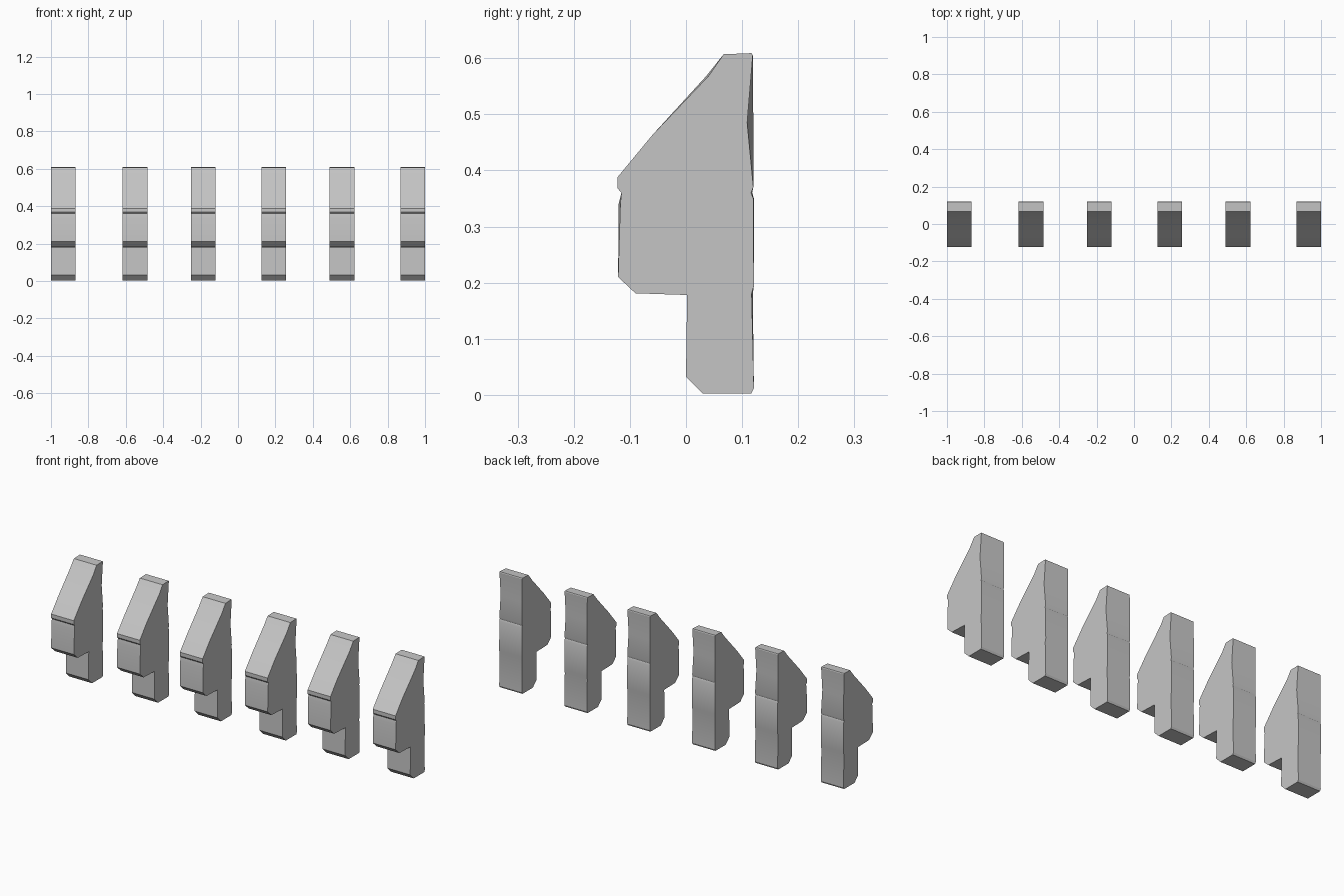
import bpy
import bmesh
import math

cube = bpy.data.objects.get("Cube")
if cube:
    bpy.data.objects.remove(cube, do_unlink=True)

stone = bpy.data.materials.new("grey_stone")
stone.use_nodes = True
grey = (0.56, 0.56, 0.56, 1)
stone.diffuse_color = grey
stone.node_tree.nodes["Principled BSDF"].inputs["Base Color"].default_value = grey

# Side outline of a corbel: (y on the right face, z, y shift on the left face)
OUTLINE = [
    (0.03, 0.002, 0), (0.116, 0.002, 0), (0.121, 0.012, 0),
    (0.117, 0.18, 0.002), (0.121, 0.195, 0), (0.120, 0.35, 0.001),
    (0.116, 0.36, 0.002), (0.120, 0.37, 0), (0.109, 0.485, 0.011),
    (0.119, 0.605, 0), (0.117, 0.609, 0), (0.067, 0.607, 0),
    (0.04, 0.568, -0.004), (-0.06, 0.463, 0), (-0.122, 0.388, 0),
    (-0.122, 0.368, 0), (-0.115, 0.36, 0), (-0.117, 0.34, -0.003),
    (-0.121, 0.21, 0), (-0.09, 0.181, 0), (0.002, 0.178, 0),
    (0.0, 0.032, 0),
]
HALF_WIDTH = 0.066
CENTRES = [-0.934, -0.551, -0.186, 0.191, 0.556, 0.934]


def make_corbel(name, x):
    bm = bmesh.new()
    right = [bm.verts.new((x + HALF_WIDTH, y, z)) for y, z, s in OUTLINE]
    left = [bm.verts.new((x - HALF_WIDTH, y + s, z)) for y, z, s in OUTLINE]
    bm.faces.new(right)
    bm.faces.new(left[::-1])
    for i in range(len(right)):
        j = (i + 1) % len(right)
        bm.faces.new((right[i], left[i], left[j], right[j]))
    bmesh.ops.recalc_face_normals(bm, faces=bm.faces)
    mesh = bpy.data.meshes.new(name)
    bm.to_mesh(mesh)
    bm.free()
    mesh.materials.append(stone)
    obj = bpy.data.objects.new(name, mesh)
    bpy.context.collection.objects.link(obj)
    bpy.ops.object.select_all(action="DESELECT")
    obj.select_set(True)
    bpy.context.view_layer.objects.active = obj
    bpy.ops.object.shade_smooth_by_angle(angle=math.radians(25))


# Row of identical wall brackets
for n, x in enumerate(CENTRES):
    make_corbel(f"corbel_{n + 1}", x)
